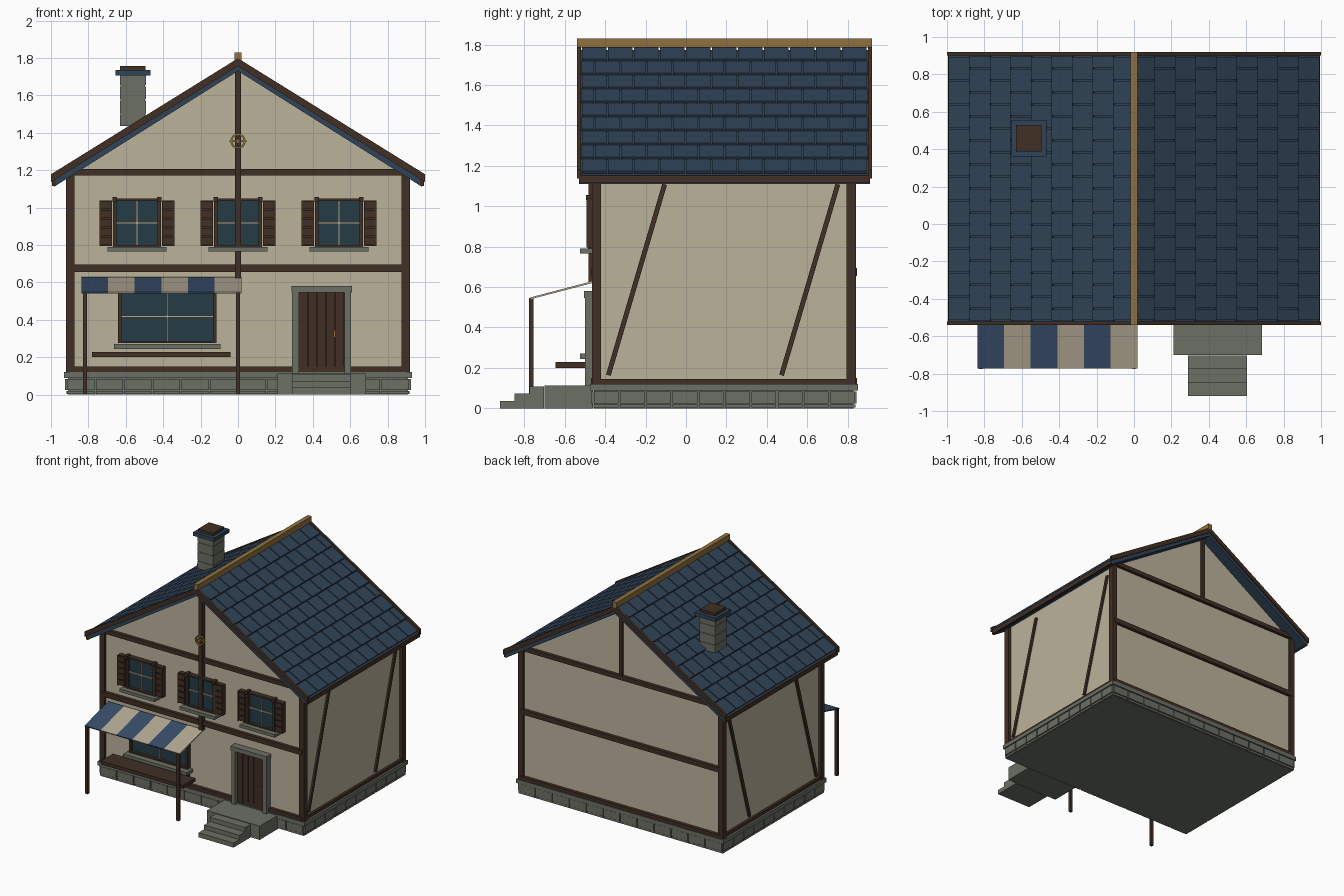
import bpy, bmesh, math
from mathutils import Matrix, Vector

if "Cube" in bpy.data.objects:
    bpy.data.objects.remove(bpy.data.objects["Cube"])


def mat(name, r, g, b):
    m = bpy.data.materials.new(name)
    m.diffuse_color = (r, g, b, 1)
    m.use_nodes = True
    m.node_tree.nodes["Principled BSDF"].inputs["Base Color"].default_value = m.diffuse_color
    return m


PLASTER = mat("plaster", .50, .45, .33)
WOOD = mat("dark_wood", .052, .029, .018)
STONE = mat("stone", .15, .16, .13)
SLATE = mat("slate_blue", .030, .057, .095)
GLASS = mat("glass", .018, .045, .06)
GOLD = mat("gold", .28, .165, .05)
CREAM = mat("cream", .45, .39, .29)


def finish(name, bm, m):
    bmesh.ops.recalc_face_normals(bm, faces=bm.faces)
    me = bpy.data.meshes.new(name)
    bm.to_mesh(me)
    bm.free()
    me.materials.append(m)
    ob = bpy.data.objects.new(name, me)
    bpy.context.collection.objects.link(ob)
    return ob


def add_box(bm, size, mx):
    bmesh.ops.create_cube(bm, size=1, matrix=mx @ Matrix.Diagonal((*size, 1)))


def boxes(name, m, *bs):
    """Each box is x0, x1, y0, y1, z0, z1."""
    bm = bmesh.new()
    for x0, x1, y0, y1, z0, z1 in bs:
        c = Vector((x0 + x1, y0 + y1, z0 + z1)) / 2
        add_box(bm, (x1 - x0, y1 - y0, z1 - z0), Matrix.Translation(c))
    return finish(name, bm, m)


def extrude_y(name, m, pts, *spans):
    """Extrude an x-z profile between pairs of y."""
    bm = bmesh.new()
    for y0, y1 in spans:
        f = bm.faces.new([bm.verts.new((x, y0, z)) for x, z in pts])
        g = bmesh.ops.extrude_face_region(bm, geom=[f])["geom"]
        bmesh.ops.translate(bm, vec=(0, y1 - y0, 0),
                            verts=[v for v in g if isinstance(v, bmesh.types.BMVert)])
    return finish(name, bm, m)


def chevron(w, z_eave, z_ridge, t):
    return [(-w, z_eave), (0, z_ridge), (w, z_eave),
            (w, z_eave - t), (0, z_ridge - t), (-w, z_eave - t)]


# Stone base: core, cap course and separate blocks
boxes("foundation", STONE, (-.91, .91, -.455, .83, 0, .1))
boxes("foundation_cap", STONE, (-.93, .93, -.475, .85, .088, .12))
blocks = []
for row, (z0, z1) in enumerate(((.004, .02), (.024, .084))):
    out = .006 * row
    for i in range(12):
        x = -.915 + i * .1525
        for y0, y1 in ((-.465 - out, -.44), (.81, .838 + out)):
            blocks.append((x + .004, x + .1485, y0, y1, z0, z1))
    for i in range(10):
        y = -.46 + i * .13
        for x0, x1 in ((-.918 - out, -.89), (.89, .918 + out)):
            blocks.append((x0, x1, y + .004, y + .126, z0, z1))
boxes("foundation_blocks", STONE, *blocks)

# Plaster walls with gables
extrude_y("walls", PLASTER, [(-.895, .11), (.895, .11), (.895, 1.175), (0, 1.735), (-.895, 1.175)],
          (-.445, .82))

# Timber frame
boxes("corner_posts", WOOD, *[(x, x + .045, y, y + .045, .12, 1.17)
                              for x in (-.92, .875) for y in (-.465, .795)])
rails = []
for y0, y1 in ((-.47, -.43), (.805, .845)):
    rails += [(-.9, .9, y0, y1, .12, .15), (-.9, .9, y0, y1, .655, .695),
              (-.9, .9, y0, y1, 1.17, 1.205)]
for x0, x1 in ((-.915, -.88), (.88, .915)):
    rails.append((x0, x1, -.44, .82, .12, .145))
boxes("timber_rails", WOOD, *rails)
boxes("front_king_post", WOOD, (-.015, .015, -.482, -.435, .62, 1.73))
boxes("back_king_post", WOOD, (-.015, .015, .81, .84, 1.2, 1.73))
bm = bmesh.new()
for x in (-.897, .897):
    for y in (-.245, .612):
        tilt = Matrix.Rotation(-math.atan2(.28, .95), 4, 'X')
        add_box(bm, (.024, .024, .985), Matrix.Translation((x, y, .636)) @ tilt)
finish("side_braces", bm, WOOD)

# Roof deck, barge boards, eave boards and ridge
extrude_y("roof_deck", SLATE, chevron(.985, 1.152, 1.772, .042), (-.53, .91))
extrude_y("barge_boards", WOOD, chevron(1.0, 1.178, 1.798, .042), (-.54, -.52), (.90, .92))
boxes("eave_boards", WOOD, *[(x, x + .022, -.53, .91, 1.115, 1.152) for x in (-.995, .973)])
boxes("ridge_cap", GOLD, (-.018, .018, -.54, .92, 1.785, 1.83))

# Roof tiles in staggered, overlapping rows
bm = bmesh.new()
ang = math.atan(.62 / .985)
Y0, Y1, STEP = -.518, .898, .1287
for side in (-1, 1):
    for r in range(9):
        xm = .11 * r + .052
        n = 11 + r % 2
        for k in range(n):
            y = Y0 + (k - .5 * (r % 2)) * STEP
            a, b = max(Y0, y + .004), min(Y1, y + STEP - .004)
            mx = (Matrix.Translation((side * xm, (a + b) / 2, 1.784 - .6294 * xm))
                  @ Matrix.Rotation(side * (ang - .07), 4, 'Y'))
            add_box(bm, (.126, b - a, .013), mx)
finish("roof_tiles", bm, SLATE)

# Chimney
boxes("chimney_stack", STONE, *[(-.632 + d, -.492 - d, .385 + d, .53 - d, z0, z1) for d, z0, z1 in
      ((0, 1.435, 1.497), (.004, 1.49, 1.51), (0, 1.503, 1.573), (.004, 1.57, 1.585),
       (0, 1.58, 1.648), (.004, 1.64, 1.66), (0, 1.655, 1.71))])
boxes("chimney_cap", SLATE, (-.655, -.468, .36, .557, 1.705, 1.735))
boxes("chimney_top", WOOD, (-.63, -.495, .387, .528, 1.735, 1.757))


# Windows: glass, frame, glazing bars and sill
def window(name, cx, z0, z1, w, sill_w, sill_z):
    boxes(name + "_glass", GLASS, (cx - w, cx + w, -.462, -.44, z0, z1))
    boxes(name + "_frame", WOOD,
          (cx - w - .018, cx - w, -.485, -.44, z0 - .01, z1 + .012),
          (cx + w, cx + w + .018, -.485, -.44, z0 - .01, z1 + .012),
          (cx - w, cx + w, -.485, -.44, z1, z1 + .012),
          (cx - w, cx + w, -.485, -.44, z0 - .01, z0))
    zm = (z0 + z1) / 2
    boxes(name + "_bars", CREAM, (cx - .005, cx + .005, -.472, -.455, z0, z1),
          (cx - w, cx + w, -.472, -.455, zm - .005, zm + .005))
    boxes(name + "_sill", STONE, (cx - sill_w, cx + sill_w, -.525, -.44, sill_z, sill_z + .025))


for label, cx in (("left", -.54), ("middle", 0), ("right", .54)):
    window(label + "_window", cx, .80, 1.035, .11, .157, .765)
    slats = []
    for s in (-1, 1):
        xa, xb = sorted((cx + s * .135, cx + s * .2))
        slats.append((xa, xb, -.48, -.44, .795, 1.038))
        slats += [(xa, xa + .01, -.492, -.47, .795, 1.038), (xb - .01, xb, -.492, -.47, .795, 1.038)]
        slats += [(xa + .01, xb - .01, -.489, -.47, .8 + i * .048, .84 + i * .048) for i in range(5)]
        slats.append((cx + s * .12 - .012, cx + s * .12 + .012, -.495, -.45, 1.03, 1.056))
    boxes(label + "_shutters", WOOD, *slats)
window("shop_window", -.378, .285, .55, .245, .285, .245)
boxes("shop_counter", WOOD, (-.78, -.04, -.645, -.49, .2, .228),
      (-.70, -.67, -.5, -.44, .2, .228), (-.15, -.12, -.5, -.44, .2, .228))

# Striped awning on two posts
slope = math.atan2(.08, .305)
for label, m, first in (("blue", mat("awning_blue", .04, .075, .14), 0), ("cream", CREAM, 1)):
    bm = bmesh.new()
    for i in range(first, 6, 2):
        add_box(bm, (.1425, .315, .009), Matrix.Translation((-.766 + i * .1425, -.618, .584))
                @ Matrix.Rotation(slope, 4, 'X'))
    finish("awning_" + label + "_stripes", bm, m)
boxes("awning_posts", WOOD, *[(x - .012, x + .012, -.776, -.754, 0, .545) for x in (-.818, 0)])

# Door with stone surround and handle
boxes("door_planks", WOOD, (.325, .57, -.46, -.44, .12, .545),
      *[(.327 + i * .0485, .372 + i * .0485, -.472, -.45, .12, .545) for i in range(5)])
boxes("door_surround", STONE, (.29, .325, -.5, -.44, .11, .55), (.57, .605, -.5, -.44, .11, .55),
      (.285, .61, -.505, -.44, .545, .58))
boxes("door_handle", GOLD, (.51, .522, -.486, -.47, .305, .345))

# Entrance steps
boxes("porch_slab", STONE, (.21, .685, -.7, -.46, 0, .112))
boxes("steps", STONE, *[(.29, .605, -.775 - .0725 * i, -.7025 - .0725 * i, 0, .108 - .0355 * i)
                        for i in range(3)])

# Gable wheel ornament
bm = bmesh.new()
SEG = 12
for i in range(SEG):
    a = 2 * math.pi * i / SEG
    spin = Matrix.Translation((0, -.487, 1.355)) @ Matrix.Rotation(a, 4, 'Y')
    add_box(bm, (.01, .014, .02), spin @ Matrix.Translation((.035, 0, 0)))
    if i % 3 == 0:
        add_box(bm, (.046, .01, .008), spin @ Matrix.Translation((.023, 0, 0)))
bmesh.ops.create_cone(bm, cap_ends=True, segments=12, radius1=.012, radius2=.012, depth=.024,
                      matrix=Matrix.Translation((0, -.489, 1.355)) @ Matrix.Rotation(math.pi / 2, 4, 'X'))
finish("gable_wheel", bm, GOLD)
